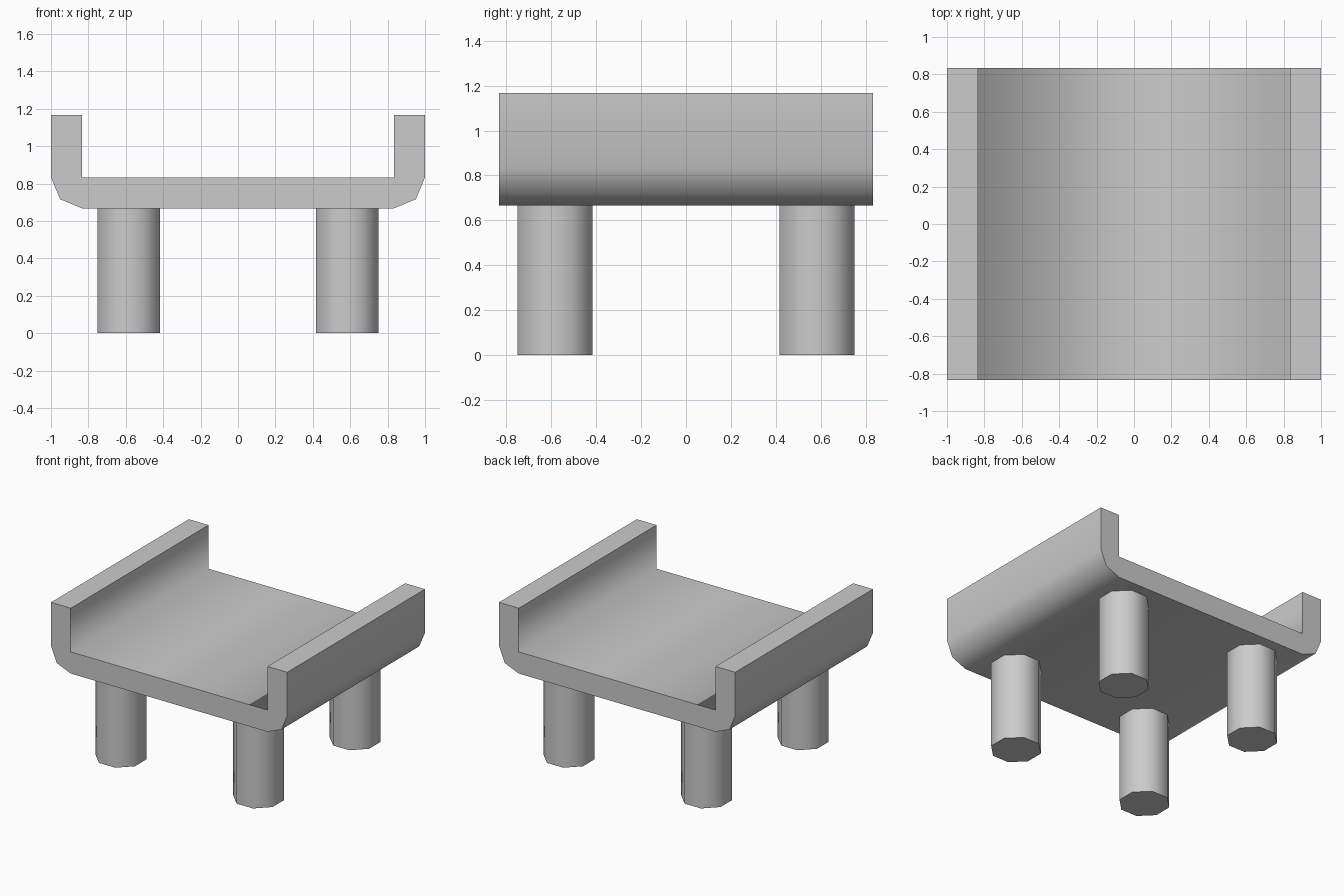
import bpy, bmesh, math

if "Cube" in bpy.data.objects:
    bpy.data.objects.remove(bpy.data.objects["Cube"])


def prism(name, outline, axis, lo, hi, sharp_faces=()):
    """Extrude a closed outline along y or z; sides smooth, ends and listed sides crisp."""
    bm = bmesh.new()

    def ring(t):
        return [bm.verts.new((a, t, b) if axis == 'Y' else (a, b, t)) for a, b in outline]

    r0, r1 = ring(lo), ring(hi)
    n = len(outline)
    flat = [bm.faces.new(r0), bm.faces.new(r1[::-1])]
    for i in range(n):
        j = (i + 1) % n
        f = bm.faces.new((r0[i], r1[i], r1[j], r0[j]))
        if i in sharp_faces:
            flat.append(f)
        else:
            f.smooth = True
    for f in flat:
        for e in f.edges:
            e.smooth = False
    bmesh.ops.recalc_face_normals(bm, faces=bm.faces[:])
    mesh = bpy.data.meshes.new(name)
    bm.to_mesh(mesh)
    bm.free()
    obj = bpy.data.objects.new(name, mesh)
    bpy.context.collection.objects.link(obj)
    return obj


# Tray: U-shaped section with rounded lower corners, mirrored about x = 0
half = [(0.833, 0.667), (0.951, 0.716), (1.0, 0.833), (1.0, 1.167),
        (0.833, 1.167), (0.833, 0.833)]
section = half + [(-x, z) for x, z in reversed(half)]
prism("tray", section, 'Y', -0.833, 0.833, sharp_faces=(3, 7))

# Four octagonal legs with flats facing the axes
radius = 0.167 / math.cos(math.pi / 8)
for sx, side in ((-1, "left"), (1, "right")):
    for sy, end in ((-1, "front"), (1, "back")):
        octagon = [(sx * 0.583 + radius * math.cos(math.pi / 8 + k * math.pi / 4),
                    sy * 0.583 + radius * math.sin(math.pi / 8 + k * math.pi / 4))
                   for k in range(8)]
        prism(f"{end}_{side}_leg", octagon, 'Z', 0.0, 0.667)
